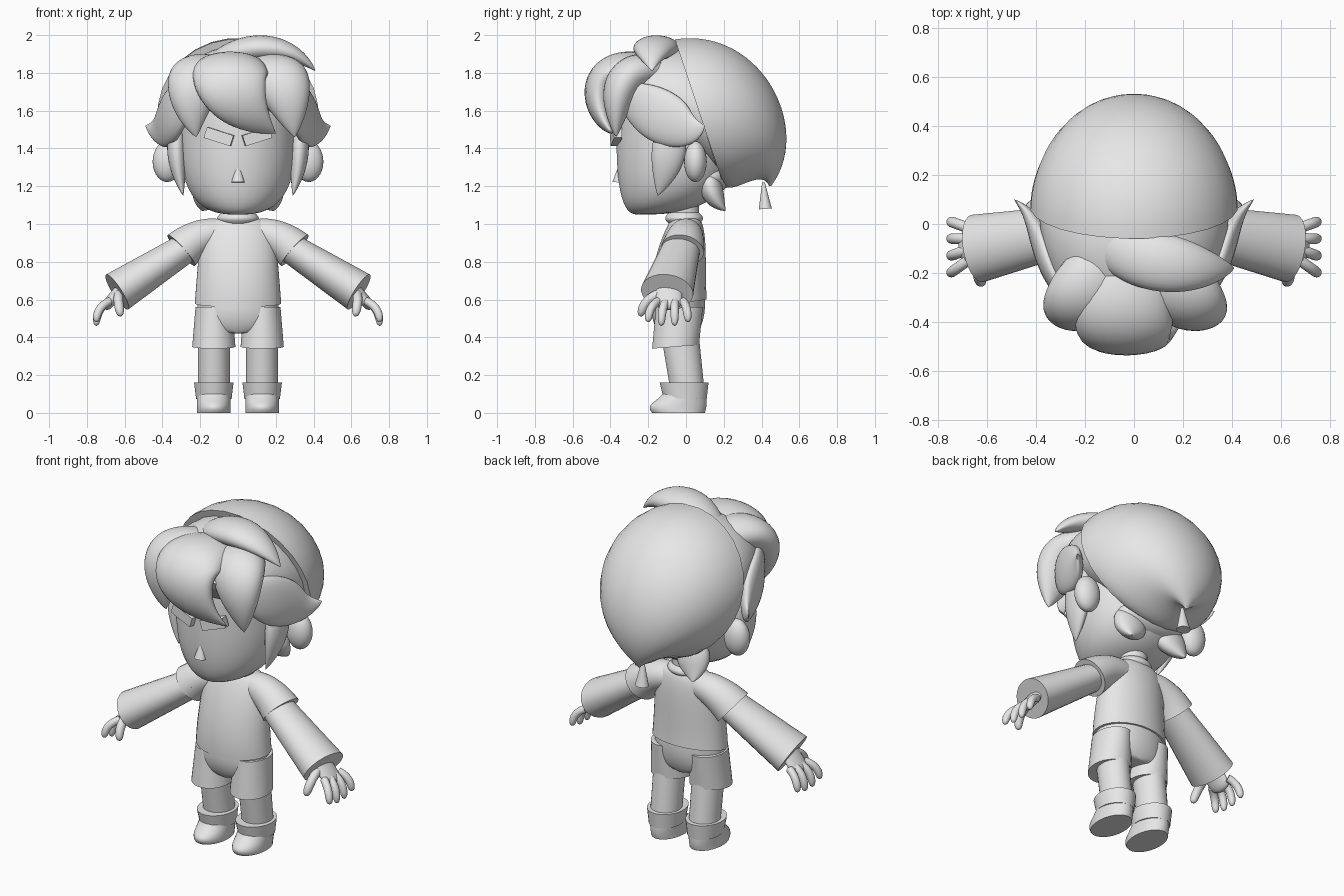
import bpy, bmesh, math
from mathutils import Vector

cube = bpy.data.objects.get("Cube")
if cube:
    bpy.data.objects.remove(cube, do_unlink=True)

clay = bpy.data.materials.new("plain grey")
clay.use_nodes = True
clay.diffuse_color = (.8, .8, .8, 1)
for node in clay.node_tree.nodes:
    if node.type == 'BSDF_PRINCIPLED':
        node.inputs["Base Color"].default_value = clay.diffuse_color

STEPS = 28
TIMES = [k / STEPS for k in range(STEPS + 1)]
X_AXIS, Y_AXIS, Z_AXIS = Vector((1, 0, 0)), Vector((0, 1, 0)), Vector((0, 0, 1))


# Thickness rules along a part, from its start to its end
def even(t):
    return 1


def flared(t):
    return .7 + .3 * t


def widening(t):
    return .2 + .8 * t


def rounded(t):
    return math.sqrt(max(1 - t ** 8, .001))


def pointed(t):
    return max(math.sin(math.pi * (.2 + .8 * t)), .001) ** .85


def bezier(points, t):
    points = [Vector(p) for p in points]
    while len(points) > 1:
        points = [a.lerp(b, t) for a, b in zip(points, points[1:])]
    return points[0]


def finish(bm, name):
    bmesh.ops.recalc_face_normals(bm, faces=bm.faces)
    mesh = bpy.data.meshes.new(name)
    bm.to_mesh(mesh)
    bm.free()
    mesh.materials.append(clay)
    obj = bpy.data.objects.new(name, mesh)
    bpy.context.collection.objects.link(obj)
    bpy.ops.object.select_all(action='DESELECT')
    obj.select_set(True)
    bpy.context.view_layer.objects.active = obj
    bpy.ops.object.shade_smooth_by_angle(angle=math.radians(40))


def skin(name, rings, sides=STEPS):
    """Cover a row of ovals, each given as centre and two half axes."""
    bm = bmesh.new()
    angles = [math.tau * (k + .5) / sides for k in range(sides)]
    loops = [[bm.verts.new(centre + u * math.cos(a) + v * math.sin(a)) for a in angles]
             for centre, u, v in rings]
    for low, high in zip(loops, loops[1:]):
        for k in range(sides):
            n = (k + 1) % sides
            bm.faces.new((low[k], low[n], high[n], high[k]))
    bm.faces.new(loops[0])
    bm.faces.new(loops[-1])
    finish(bm, name)


def shell(name, front, back, width, shape=even, x=0):
    """Ovals spanned between two side profiles, given as y and z."""
    rings = []
    for t in TIMES:
        p, q = (Vector((x, *bezier(curve, t))) for curve in (front, back))
        rings.append(((p + q) / 2, X_AXIS * width * shape(t), (p - q) / 2))
    skin(name, rings)


def strand(name, path, width, thick, side, shape=even, mirror=1, sides=STEPS):
    """Ovals swept along a curve, with their width turned towards side."""
    path = [(x * mirror, y, z) for x, y, z in path]
    rings = []
    for t in TIMES:
        ahead, behind = bezier(path, min(t + .01, 1)), bezier(path, max(t - .01, 0))
        along = (ahead - behind).normalized()
        u = (side - along * side.dot(along)).normalized()
        rings.append((bezier(path, t), u * width * shape(t),
                      along.cross(u) * thick * shape(t)))
    skin(name, rings, sides)


def ball(name, centre, radii):
    bm = bmesh.new()
    bmesh.ops.create_uvsphere(bm, u_segments=STEPS, v_segments=STEPS // 2, radius=1)
    bmesh.ops.scale(bm, vec=radii, verts=bm.verts)
    bmesh.ops.translate(bm, vec=centre, verts=bm.verts)
    finish(bm, name)


# Head: a full egg whose chin is drawn forward
head_rings = []
for t in TIMES:
    rise = -math.cos(math.pi * t)
    size = max(1 - abs(rise) ** 2.8, .002) ** .36
    chin = .2 * (1 - size) if rise < 0 else 0
    height = 1.5 + rise * (.45 if rise < 0 else .38)
    head_rings.append((Vector((0, -.05 - chin, height)),
                       X_AXIS * .31 * size, Y_AXIS * .32 * size))
skin("head", head_rings)
strand("nose", [(0, -.35, 1.31), (0, -.36, 1.22)], .035, .03, X_AXIS, widening)
strand("neck", [(0, -.01, .98), (0, -.01, 1.16)], .08, .08, X_AXIS)

# Hat with a drooping tip and a tassel
shell("hat", [(-.06, 1.98), (.4, 2.05), (.68, 1.5), (.45, 1.2)],
      [(.2, 1.2), (.25, 1.15), (.4, 1.3), (.44, 1.2)], .425,
      lambda t: max(1 - t ** 1.7, .01))
strand("tassel", [(0, .41, 1.22), (0, .42, 1.08)], .04, .035, X_AXIS, widening)

# Hair over the skull, the middle of the fringe and the swept lock on top
shell("hair_cap", [(-.04, 1.94), (-.25, 1.95), (-.42, 1.74)],
      [(.18, 1.25), (0, 1.4), (-.35, 1.6)], .39, lambda t: 1 - .4 * t * t)
strand("centre_fringe", [(0, -.1, 1.8), (-.08, -.5, 1.92), (-.06, -.51, 1.62),
                         (.2, -.39, 1.48)], .2, .095, X_AXIS, pointed)
strand("top_swoop", [(-.12, -.09, 1.86), (.05, -.16, 1.96), (.28, -.19, 1.96),
                     (.41, -.18, 1.81)], .12, .07, Y_AXIS, pointed)
ball("nape_hair", (0, .13, 1.25), (.22, .11, .09))

# Shirt, collar and the seat of the shorts
shell("shirt", [(-.19, .56), (-.2, .75), (-.13, .95), (-.07, 1.04)],
      [(.11, .6), (.1, .8), (.12, 1), (.06, 1.04)], .23,
      lambda t: rounded(t) * (1 - .2 * t))
strand("collar", [(0, -.01, 1), (0, -.01, 1.06)], .11, .1, X_AXIS,
       lambda t: .8 + .2 * math.sin(math.pi * t))
shell("shorts_seat", [(-.18, .62), (-.2, .5), (-.14, .42)],
      [(.1, .62), (.11, .5), (.06, .42)], .215, rounded)

for s, label in ((1, "left_"), (-1, "right_")):
    # Ear and brow
    ball(label + "ear", (.375 * s, .05, 1.33), (.077, .06, .108))
    strand(label + "brow", [(.03, -.38, 1.44), (.17, -.36, 1.485)],
           .042, .03, Z_AXIS, even, s, sides=4)

    # Hair locks around the face and neck
    strand(label + "fringe", [(.12, -.1, 1.8), (.23, -.37, 1.87), (.27, -.37, 1.65),
                              (.26 + .04 * s, -.37, 1.46)], .15, .1, X_AXIS, pointed, s)
    strand(label + "side_tuft", [(.27, -.3, 1.66), (.38, -.15, 1.6), (.36, 0, 1.45),
                                 (.49, .1, 1.52)], .14, .05, Z_AXIS, pointed, s)
    strand(label + "sideburn", [(.32, -.08, 1.55), (.34, -.08, 1.35), (.29, -.15, 1.15)],
           .09, .05, Y_AXIS, pointed, s)
    strand(label + "nape_tuft", [(.1, .12, 1.28), (.16, .12, 1.15), (.19, .21, 1.07)],
           .1, .06, X_AXIS, pointed, s)

    # Short sleeve over a wide long sleeve
    strand(label + "short_sleeve", [(.1, 0, .95), (.2, 0, .95), (.3, -.02, .86)],
           .115, .11, Y_AXIS, flared, s)
    strand(label + "long_sleeve", [(.25, -.02, .89), (.64, -.1, .64)],
           .14, .11, Y_AXIS, flared, s)

    # Hand with four spread fingers and a thumb
    strand(label + "palm", [(.61, -.09, .67), (.71, -.09, .55)], .07, .03, Y_AXIS, rounded, s)
    for n, finger in enumerate(("index", "middle", "ring", "little")):
        root = -.15 + .045 * n
        spread = root - .05 + .025 * n
        drop = .46 if finger in ("middle", "ring") else .48
        strand(label + finger + "_finger",
               [(.68, root, .59), (.75, spread, .56), (.75, spread, drop)],
               .022, .022, Y_AXIS, rounded, s)
    strand(label + "thumb", [(.63, -.14, .63), (.64, -.23, .6), (.62, -.24, .51)],
           .025, .025, Y_AXIS, rounded, s)

    # Shorts leg, leg and cuffed boot
    x = .128 * s
    shell(label + "shorts_leg", [(-.18, .34), (-.16, .56)], [(.07, .36), (.09, .56)],
          .115, lambda t: 1 - .15 * t, x)
    shell(label + "leg", [(-.08, .1), (-.13, .4)], [(.1, .1), (.07, .4)], .085, even, x)
    shell(label + "boot", [(-.18, 0), (-.23, .06), (-.11, .06), (-.11, .15)],
          [(.1, 0), (.12, .05), (.1, .15)], .09, even, x)
    shell(label + "boot_cuff", [(-.12, .08), (-.14, .16)], [(.11, .07), (.12, .16)],
          .105, lambda t: .9 + .1 * t, x)
